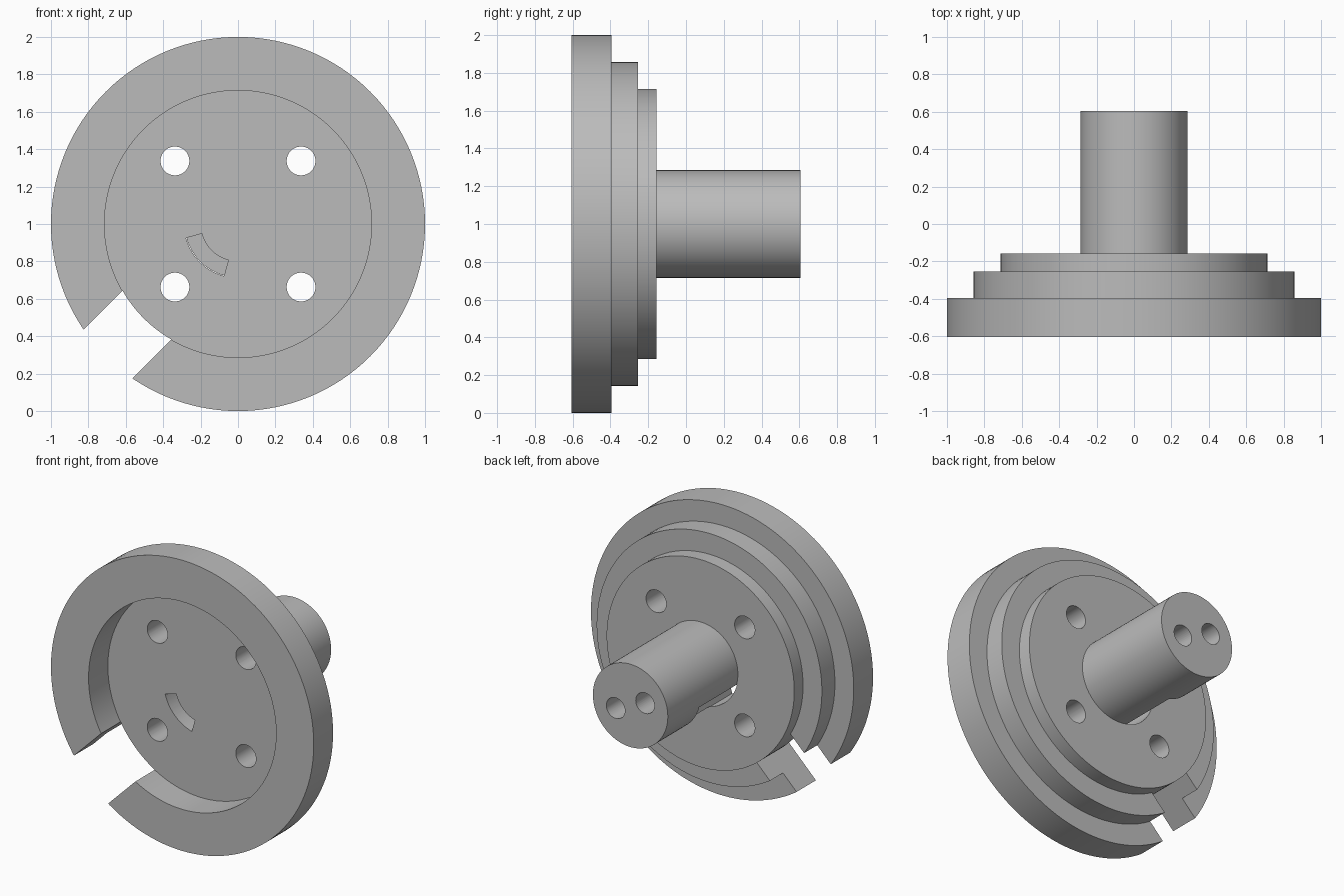
import bpy
import bmesh
import math
from mathutils import Matrix, Vector

CENTRE_Z = 1.0
SEGMENTS = 128

cube = bpy.data.objects.get("Cube")
if cube:
    bpy.data.objects.remove(cube, do_unlink=True)

grey = bpy.data.materials.new("plain grey")
grey.use_nodes = True
colour = (0.5, 0.5, 0.5, 1.0)
grey.diffuse_color = colour
grey.node_tree.nodes["Principled BSDF"].inputs["Base Color"].default_value = colour


def add_object(name, bm):
    bmesh.ops.recalc_face_normals(bm, faces=bm.faces)
    mesh = bpy.data.meshes.new(name)
    bm.to_mesh(mesh)
    bm.free()
    mesh.materials.append(grey)
    obj = bpy.data.objects.new(name, mesh)
    bpy.context.collection.objects.link(obj)
    return obj


def lathe(name, profile):
    """Turn a (radius, y) profile about the y axis."""
    bm = bmesh.new()
    verts = [bm.verts.new((r, y, CENTRE_Z)) for r, y in profile]
    edges = [bm.edges.new(pair) for pair in zip(verts, verts[1:])]
    bmesh.ops.spin(bm, geom=verts + edges, cent=(0, 0, CENTRE_Z), axis=(0, 1, 0),
                   angle=math.tau, steps=SEGMENTS, use_merge=True)
    bmesh.ops.remove_doubles(bm, verts=bm.verts, dist=1e-5)
    return add_object(name, bm)


def arc(radius, start, end, steps, x=0.0, z=0.0):
    angles = [start + (end - start) * i / steps for i in range(steps + 1)]
    return [(x + radius * math.cos(a), z + radius * math.sin(a)) for a in angles]


def prism(bm, outline, y0, y1):
    """Extrude an (x, z) outline along y."""
    face = bm.faces.new([bm.verts.new((x, y0, z + CENTRE_Z)) for x, z in outline])
    new = bmesh.ops.extrude_face_region(bm, geom=[face])["geom"]
    moved = [v for v in new if isinstance(v, bmesh.types.BMVert)]
    bmesh.ops.translate(bm, verts=moved, vec=(0, y1 - y0, 0))


def round_hole(bm, x, z, radius, y0, y1):
    prism(bm, arc(radius, 0, math.tau, 40, x, z)[:-1], y0, y1)


# Stepped flange, dished at the front, with a shaft behind
body = lathe("stepped_flange_and_shaft", [
    (0, -0.395), (0.714, -0.395), (0.714, -0.605), (1, -0.605),
    (1, -0.395), (0.857, -0.395), (0.857, -0.253), (0.714, -0.253),
    (0.714, -0.157), (0.285, -0.157), (0.285, 0.605), (0, 0.605)])

cut = bmesh.new()

# Four bolt holes through the plate
for sx in (-1, 1):
    for sz in (-1, 1):
        round_hole(cut, sx * 0.337, sz * 0.337, 0.077, -0.5, -0.1)

# Two blind holes in the shaft end
for side in (-1, 1):
    round_hole(cut, -0.112 * side, 0.047 * side, 0.071, 0.3, 0.7)

# Curved slot through the plate, running on as a groove along the shaft
a, b = math.radians(195), math.radians(255)
prism(cut, arc(0.2, a, b, 16) + arc(0.288, b, a, 16), -0.5, 0.25)

# Parallel-sided notch through the outer rings
half = 0.184
spread = math.asin(half / 0.713)
diagonal = math.radians(225)
out = Vector((math.cos(diagonal), math.sin(diagonal)))
across = Vector((-out.y, out.x))
corners = [tuple(out * 1.2 + across * half), tuple(out * 1.2 - across * half)]
prism(cut, arc(0.713, diagonal - spread, diagonal + spread, 16) + corners, -0.8, 0)

cutter = add_object("hole_cutter", cut)
cutter.hide_render = True

bpy.ops.object.select_all(action="DESELECT")
bpy.context.view_layer.objects.active = body
body.select_set(True)
mod = body.modifiers.new("holes", "BOOLEAN")
mod.operation = "DIFFERENCE"
mod.solver = "EXACT"
mod.object = cutter
bpy.ops.object.modifier_apply(modifier=mod.name)
bpy.data.objects.remove(cutter, do_unlink=True)
bpy.ops.object.shade_smooth_by_angle(angle=math.radians(30))
